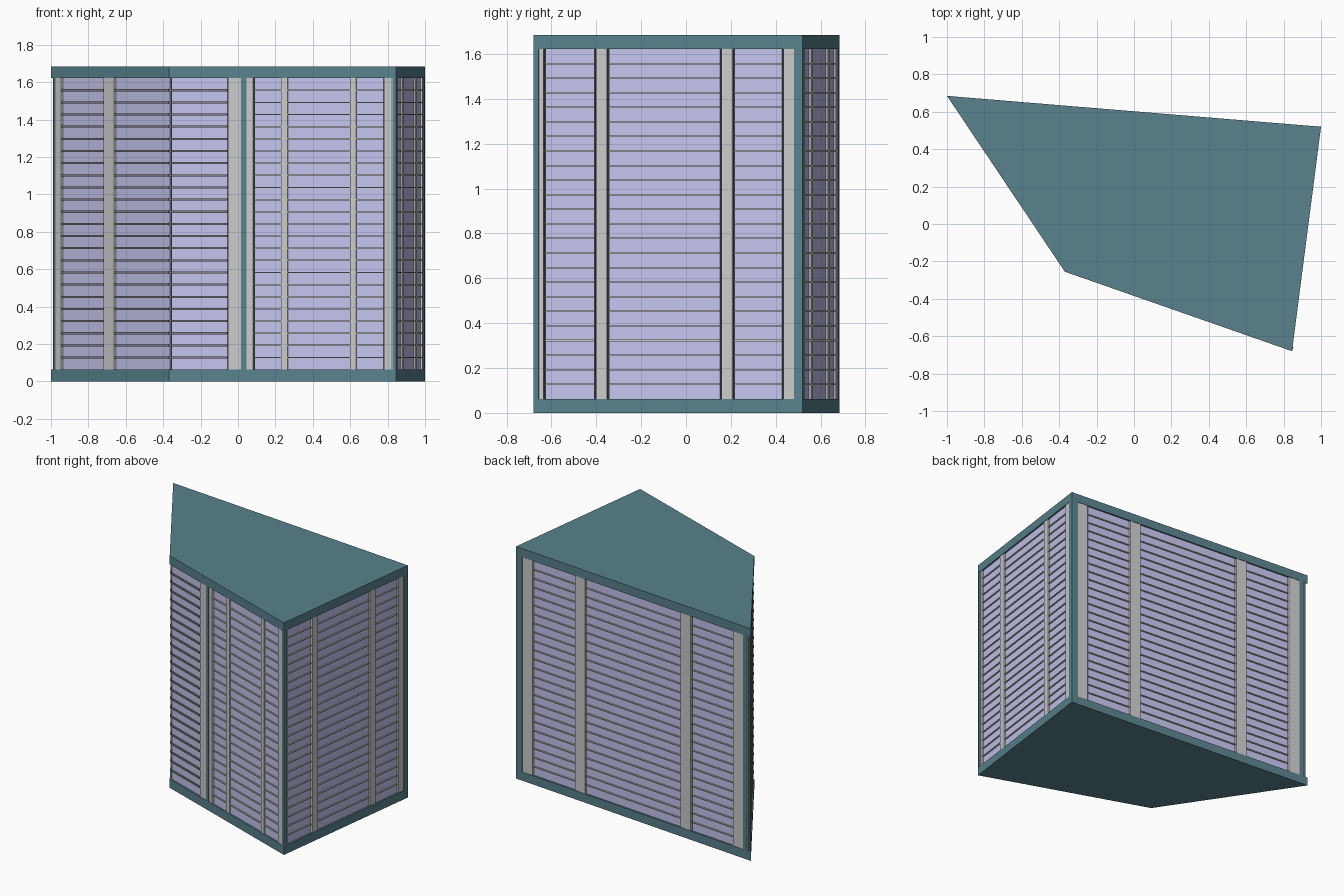
import bpy, bmesh
from mathutils import Vector
from mathutils.geometry import intersect_line_line_2d, intersect_line_line

if "Cube" in bpy.data.objects:
    bpy.data.objects.remove(bpy.data.objects["Cube"])

A, B, C, D = (Vector(p) for p in ((-1, .685), (-.37, -.255), (.845, -.68), (1, .52)))
PLAN = [A, B, C, D]
H, T = 1.685, .063          # overall height, slab thickness
ROWS = 24


def material(name, rgb):
    m = bpy.data.materials.new(name)
    m.diffuse_color = (*rgb, 1)
    m.use_nodes = True
    m.node_tree.nodes["Principled BSDF"].inputs["Base Color"].default_value = m.diffuse_color
    return m


TEAL = material("dark_teal", (.1, .225, .265))
GLASS = material("violet_glass", (.56, .56, .86))
BLACK = material("black_gap", (.03, .03, .035))
SLATE = material("dark_slat", (.22, .22, .25))


def finish(bm, name, mat=None):
    bmesh.ops.recalc_face_normals(bm, faces=bm.faces)
    me = bpy.data.meshes.new(name)
    bm.to_mesh(me)
    bm.free()
    ob = bpy.data.objects.new(name, me)
    bpy.context.collection.objects.link(ob)
    if mat:
        me.materials.append(mat)


def add_prism(bm, pts, z0, z1):
    lo = [bm.verts.new((p.x, p.y, z0)) for p in pts]
    hi = [bm.verts.new((p.x, p.y, z1)) for p in pts]
    bm.faces.new(lo[::-1])
    bm.faces.new(hi)
    n = len(pts)
    for i in range(n):
        j = (i + 1) % n
        bm.faces.new((lo[i], lo[j], hi[j], hi[i]))


def inset(d):
    """Footprint moved inward by d on every side."""
    out = []
    for i in range(4):
        e1 = (PLAN[i] - PLAN[i - 1]).normalized()
        e2 = (PLAN[(i + 1) % 4] - PLAN[i]).normalized()
        n1, n2 = Vector((-e1.y, e1.x)), Vector((-e2.y, e2.x))
        out.append(PLAN[i] + (n1 + n2) * d / (1 + n1.dot(n2)))
    return out


def strip(bm, wall, s0, s1, z0, z1, front, back=.024):
    """Box on a wall from s0 to s1 along it, between two inward depths."""
    p, q = wall
    e = (q - p).normalized()
    n = Vector((-e.y, e.x))
    add_prism(bm, [p + e * s0 + n * front, p + e * s1 + n * front,
                   p + e * s1 + n * back, p + e * s0 + n * back], z0, z1)


# floor and roof slabs, dark core behind the facade
for name, z0, z1 in (("floor_slab", 0, T), ("roof_slab", H - T, H)):
    bm = bmesh.new()
    add_prism(bm, PLAN, z0, z1)
    finish(bm, name, TEAL)
bm = bmesh.new()
add_prism(bm, inset(.02), T, H - T)
finish(bm, "core", BLACK)

# wall name: (wall line, grey columns, glass bays, teal posts, slat height, slat material)
g = .007
FACADES = {
    "left": ((A, B), [(.016, .09), (.5, .6)],
             [(.09 + g, .5 - g), (.6 + g, 1.125)], [], .011, SLATE),
    "front_corner": ((B, C), [(.335, .41)], [(.012, .335 - g)], [], .011, SLATE),
    "front": ((B, C), [(.44, .475), (.635, .67), (1.025, 1.06), (1.218, 1.26)],
              [(.475 + g, .635), (.67, 1.025), (1.06, 1.218 - g)],
              [(.41, .44), (1.26, 1.287)], .007, None),
    "right": ((C, D), [(.004, .045), (.28, .33), (.845, .895), (1.123, 1.17)],
              [(.045 + g, .28 - g), (.33 + g, .845 - g), (.895 + g, 1.123 - g)],
              [(1.17, 1.21)], .007, None),
    "back": ((D, A), [(.05, .137), (.5, .585), (1.405, 1.49), (1.85, 1.94)],
             [(.137 + g, .5 - g), (.585 + g, 1.405 - g), (1.49 + g, 1.85 - g)],
             [(.004, .05), (1.94, 1.99)], .007, None),
}
for name, (wall, cols, bays, posts, sh, smat) in FACADES.items():
    # vertical columns, glass and posts
    for part, spans, depth, mat in (("columns", cols, .003, None),
                                    ("glass", bays, .012, GLASS),
                                    ("posts", posts, 0, TEAL)):
        if spans:
            bm = bmesh.new()
            for s0, s1 in spans:
                strip(bm, wall, s0, s1, T, H - T, depth)
            finish(bm, f"{name}_{part}", mat)
    # horizontal slats across each bay
    bm = bmesh.new()
    for s0, s1 in bays:
        for i in range(1, ROWS):
            z = T + (H - 2 * T) * i / ROWS
            strip(bm, wall, s0, s1, z - sh / 2, z + sh / 2, .003)
    finish(bm, f"{name}_slats", smat)
